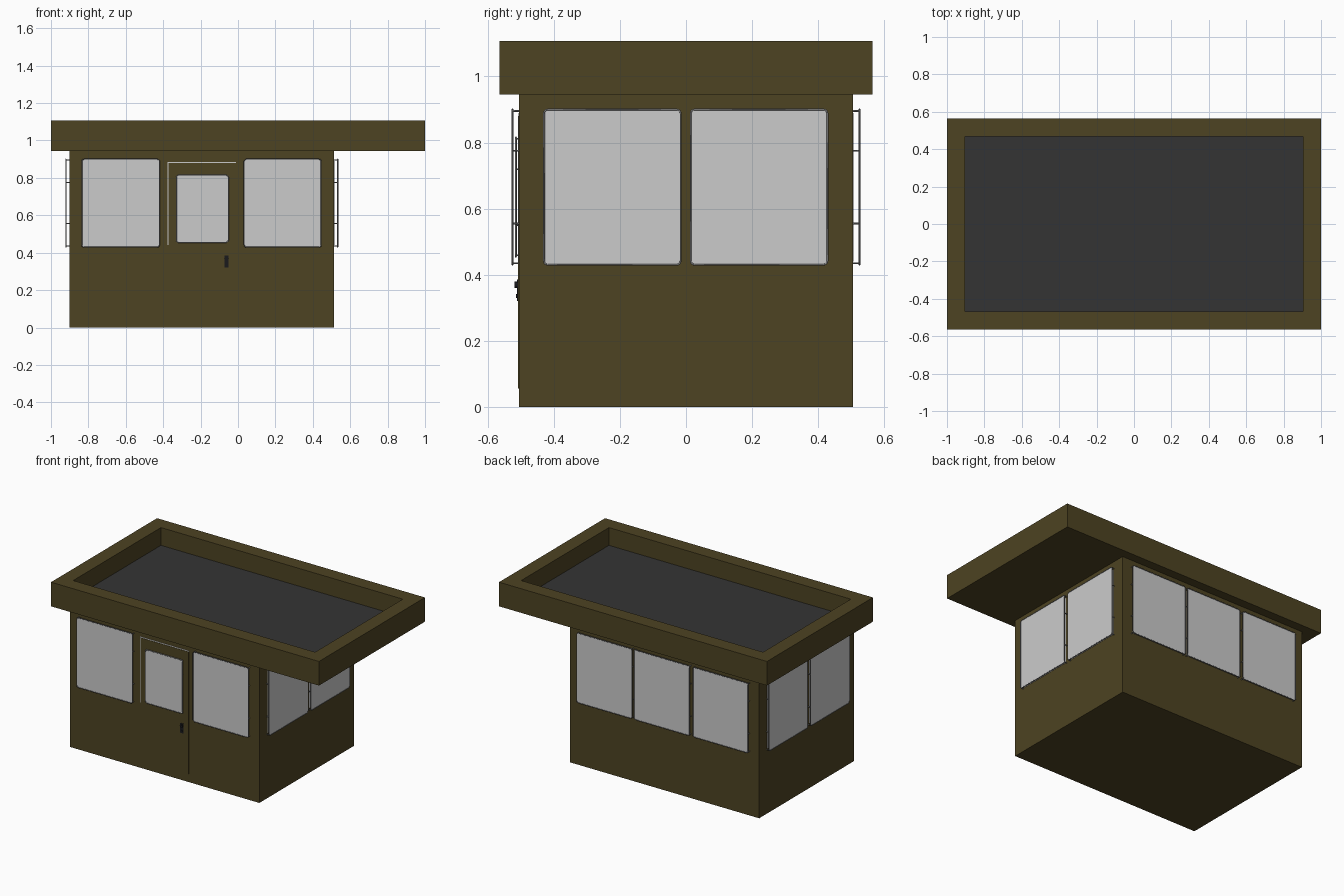
import bpy, bmesh, math
from mathutils import Matrix, Vector

if "Cube" in bpy.data.objects:
    bpy.data.objects.remove(bpy.data.objects["Cube"])


def material(name, rgb):
    m = bpy.data.materials.new(name)
    m.diffuse_color = (*rgb, 1)
    m.use_nodes = True
    m.node_tree.nodes["Principled BSDF"].inputs["Base Color"].default_value = m.diffuse_color
    return m


OLIVE = material("olive_paint", (0.075, 0.056, 0.016))
ROOFING = material("dark_roofing", (0.034, 0.034, 0.034))
GLASS = material("pale_glass", (0.60, 0.60, 0.60))
STEEL = material("grey_steel", (0.18, 0.18, 0.18))
BLACK = material("black_metal", (0.01, 0.01, 0.012))


def finish(bm, name, mats, matrix=Matrix()):
    me = bpy.data.meshes.new(name)
    bmesh.ops.recalc_face_normals(bm, faces=bm.faces)
    bm.to_mesh(me)
    bm.free()
    for m in mats:
        me.materials.append(m)
    ob = bpy.data.objects.new(name, me)
    ob.matrix_world = matrix
    bpy.context.collection.objects.link(ob)
    return ob


def box_bm(x0, x1, y0, y1, z0, z1):
    bm = bmesh.new()
    bmesh.ops.create_cube(bm, size=1)
    bmesh.ops.scale(bm, vec=(x1 - x0, y1 - y0, z1 - z0), verts=bm.verts)
    bmesh.ops.translate(bm, vec=((x0 + x1) / 2, (y0 + y1) / 2, (z0 + z1) / 2), verts=bm.verts)
    return bm


def box(name, mat, *dims, matrix=Matrix()):
    return finish(box_bm(*dims), name, [mat], matrix)


# walls
X0, X1, HY = -0.90, 0.513, 0.505
CX = (X0 + X1) / 2
box("cabin_walls", OLIVE, X0, X1, -HY, HY, 0, 0.95)

# roof slab with a sunken dark top
bm = box_bm(-1, 1, -0.565, 0.565, 0.945, 1.108)
top = max(bm.faces, key=lambda f: f.calc_center_median().z)
bmesh.ops.inset_region(bm, faces=[top], thickness=0.097, use_even_offset=True)
new = bmesh.ops.extrude_face_region(bm, geom=[top])["geom"]
floor = next(g for g in new if isinstance(g, bmesh.types.BMFace))
bmesh.ops.translate(bm, vec=(0, 0, -0.12), verts=floor.verts)
floor.material_index = 1
if top.is_valid:
    bmesh.ops.delete(bm, geom=[top], context='FACES_ONLY')
finish(bm, "roof", [OLIVE, ROOFING])


# window: pane on the wall, and a guard panel held off it by a tube frame
def window(name, matrix, u0, u1, z0, z1, off=0.02):
    box(name + "_pane", GLASS, u0 + .01, u1 - .01, -0.002, 0.002, z0 + .01, z1 - .01, matrix=matrix)
    box(name + "_panel", GLASS, u0 + .002, u1 - .002, -off - .001, -off + .002,
        z0 + .002, z1 - .002, matrix=matrix)
    cu = bpy.data.curves.new(name + "_frame", 'CURVE')
    cu.dimensions = '3D'
    cu.bevel_depth = 0.003
    cu.bevel_resolution = 1
    cu.use_fill_caps = True

    def spline(pts, cyclic):
        s = cu.splines.new('POLY')
        s.points.add(len(pts) - 1)
        for p, co in zip(s.points, pts):
            p.co = (*co, 1)
        s.use_cyclic_u = cyclic

    r = 0.012
    ring = []
    for k, (cu_, cz) in enumerate([(u1 - r, z1 - r), (u0 + r, z1 - r), (u0 + r, z0 + r), (u1 - r, z0 + r)]):
        for i in range(4):
            a = math.pi / 2 * (k + i / 3)
            ring.append((cu_ + r * math.cos(a), -off, cz + r * math.sin(a)))
    spline(ring, True)
    for u in (u0 + .003, u1 - .003):
        for f in (0.01, 0.266, 0.734, 0.99):
            z = z0 + (z1 - z0) * f
            spline([(u, -off, z), (u, 0.003, z)], False)
    cu.materials.append(STEEL)
    ob = bpy.data.objects.new(name + "_frame", cu)
    ob.matrix_world = matrix
    bpy.context.collection.objects.link(ob)


def wall(x, y, deg):
    return Matrix.Translation((x, y, 0)) @ Matrix.Rotation(math.radians(deg), 4, 'Z')


FRONT = wall(0, -HY, 0)
BACK = wall(0, HY, 180)
RIGHT = wall(X1, 0, 90)
LEFT = wall(X0, 0, -90)
Z0, Z1 = 0.43, 0.90
for i, (a, b) in enumerate([(-0.835, -0.42), (0.033, 0.445)]):
    window(f"front_window_{i}", FRONT, a, b, Z0, Z1)
for i, (a, b) in enumerate([(-0.447, -0.035), (-0.02, 0.395), (0.42, 0.832)]):
    window(f"back_window_{i}", BACK, a, b, Z0, Z1)
for side, m in (("right", RIGHT), ("left", LEFT)):
    for i, (a, b) in enumerate([(-0.43, -0.016), (0.014, 0.428)]):
        window(f"{side}_window_{i}", m, a, b, Z0, Z1)

# door leaf, bright gap along its top and left, and its window
box("door", OLIVE, -0.372, -0.012, -0.004, 0.002, 0.055, 0.88, matrix=FRONT)
box("door_gap_top", GLASS, -0.377, -0.012, -0.002, 0.002, 0.88, 0.886, matrix=FRONT)
box("door_gap_side", GLASS, -0.377, -0.372, -0.002, 0.002, 0.44, 0.886, matrix=FRONT)
window("door_window", FRONT, -0.33, -0.052, 0.455, 0.815, off=0.01)

# door handle: plate, lever and lock
box("handle_plate", BLACK, -0.073, -0.05, -0.007, 0, 0.32, 0.385, matrix=FRONT)
for name, z, r, d in (("handle_knob", 0.37, 0.010, 0.014), ("door_lock", 0.335, 0.006, 0.010)):
    bm = bmesh.new()
    bmesh.ops.create_cone(bm, cap_ends=True, segments=12, radius1=r, radius2=r, depth=d,
                          matrix=Matrix.Translation((-0.0615, -d / 2, z)) @ Matrix.Rotation(math.pi / 2, 4, 'X'))
    finish(bm, name, [BLACK], FRONT)
